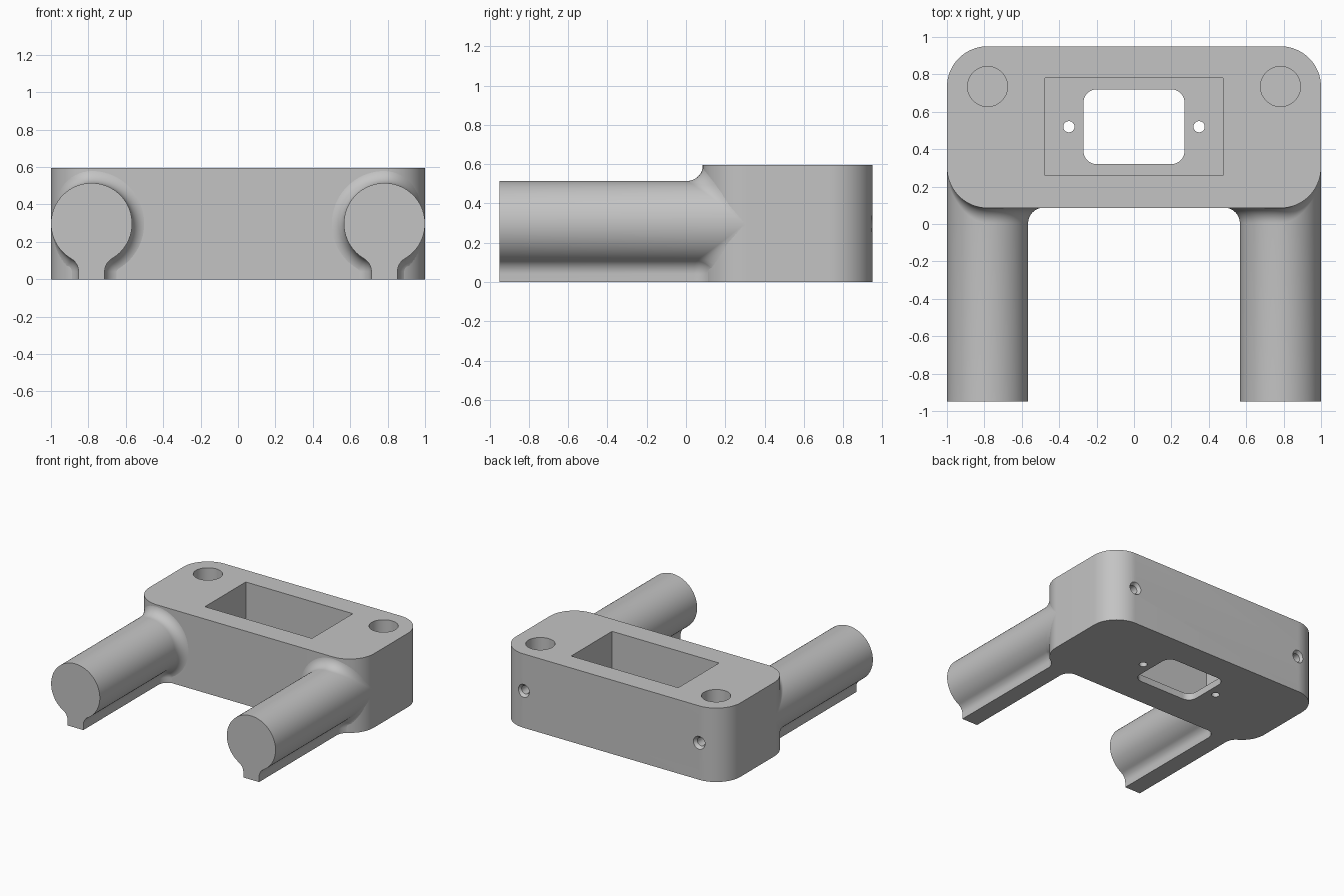
import bpy, bmesh
from math import sin, cos, tan, acos, sqrt, pi, radians, atan2

if "Cube" in bpy.data.objects:
    bpy.data.objects.remove(bpy.data.objects["Cube"])

H = 0.595                       # body height
FRONT, BACK = 0.085, 0.95       # body depth limits
R = 0.217                       # radius of legs and body corners
CX = 1 - R                      # leg axis
CZ = H / 2
FILLET = 0.08

grey = bpy.data.materials.new("grey")
grey.use_nodes = True
grey.diffuse_color = (0.55, 0.55, 0.55, 1)
grey.node_tree.nodes["Principled BSDF"].inputs["Base Color"].default_value = grey.diffuse_color


def loft(name, rings, cap_end=True):
    """Skin a list of equal-length closed rings of 3D points."""
    bm = bmesh.new()
    rows = [[bm.verts.new(p) for p in ring] for ring in rings]
    n = len(rows[0])
    for a, b in zip(rows, rows[1:]):
        for i in range(n):
            j = (i + 1) % n
            bm.faces.new((a[i], a[j], b[j], b[i]))
    bm.faces.new(rows[0])
    if cap_end:
        bm.faces.new(rows[-1])
    bmesh.ops.recalc_face_normals(bm, faces=bm.faces)
    mesh = bpy.data.meshes.new(name)
    bm.to_mesh(mesh)
    bm.free()
    mesh.materials.append(grey)
    obj = bpy.data.objects.new(name, mesh)
    bpy.context.collection.objects.link(obj)
    return obj


def rounded(x, y0, y1, r, seg=20):
    """Rounded rectangle outline, symmetric in x."""
    pts = []
    for k, (sx, cy) in enumerate(((1, y1 - r), (-1, y1 - r), (-1, y0 + r), (1, y0 + r))):
        for i in range(seg + 1):
            a = (k + i / seg) * pi / 2
            pts.append((sx * (x - r) + r * cos(a), cy + r * sin(a)))
    return pts


def circle(x, y, r, n=48):
    return [(x + r * cos(2 * pi * i / n), y + r * sin(2 * pi * i / n)) for i in range(n)]


def prism(name, outline, z0, z1):
    return loft(name, [[(x, y, z) for x, y in outline] for z in (z0, z1)])


def activate(obj):
    bpy.ops.object.select_all(action='DESELECT')
    obj.select_set(True)
    bpy.context.view_layer.objects.active = obj


def smooth(obj):
    activate(obj)
    bpy.ops.object.shade_smooth_by_angle(angle=radians(30))


def cut(obj, cutter):
    mod = obj.modifiers.new("cut", 'BOOLEAN')
    mod.operation = 'DIFFERENCE'
    mod.solver = 'EXACT'
    mod.object = cutter
    activate(obj)
    bpy.ops.object.modifier_apply(modifier=mod.name)
    bpy.data.objects.remove(cutter)


# Body block with pocket, window and holes
body = prism("body", rounded(1, FRONT, BACK, R), 0, H)
pocket = [(-0.477, 0.26), (0.477, 0.26), (0.477, 0.78), (-0.477, 0.78)]
cut(body, prism("pocket_cutter", pocket, 0.055, 1))
cut(body, prism("window_cutter", rounded(0.27, 0.32, 0.72, 0.07, 8), -0.1, 0.2))
for side in (-1, 1):
    cut(body, prism("pin_cutter", circle(side * 0.348, 0.52, 0.03, 24), -0.1, 0.2))
    cut(body, prism("socket_cutter", circle(side * CX, 0.735, 0.107), 0.08, 1))
    # Countersunk screw hole through the back wall into the socket
    steps = ((0.8, 0.034), (0.925, 0.034), (0.95, 0.052), (1.0, 0.052))
    cut(body, loft("screw_cutter", [[(x, y, z) for x, z in circle(side * CX, CZ, r, 32)]
                                    for y, r in steps]))
smooth(body)


def leg_contour():
    """Half keyhole section as (offset x, z, normal x, normal z), then mirrored."""
    keel, f = 0.07, 0.08
    ax = keel + f
    drop = sqrt((R + f) ** 2 - ax ** 2)
    az, join = CZ - drop, atan2(drop, -ax)
    half = [(keel, 0, 1, 0)]
    for i in range(11):
        a = pi + (join - pi) * i / 10
        half.append((ax + f * cos(a), az + f * sin(a), -cos(a), -sin(a)))
    start = join - pi
    for i in range(1, 33):
        a = start + (pi / 2 - start) * i / 32
        half.append((R * cos(a), CZ + R * sin(a), cos(a), sin(a)))
    return half + [(-x, z, -nx, nz) for x, z, nx, nz in reversed(half[:-1])]


def corner(x):
    """Sine of the body wall's turn at x."""
    return min(max((x - CX) / R, 0), 1)


def wall(x):
    """Depth of the body's front wall at x."""
    return FRONT + R - R * sqrt(1 - corner(x) ** 2)


def leg(name, side, seg=8):
    columns = []
    for dx, z, nx, nz in leg_contour():
        x = CX + dx
        turn = acos(max(-1, min(1, nx * corner(x))))
        s = max(FILLET * tan(turn / 2), 0.002)
        x2 = min(x + nx * s, 1)
        z2 = min(max(z + nz * s, 0), H)
        p0, p1, p2 = (x, wall(x) - s, z), (x, wall(x), z), (x2, wall(x2) + 0.002, z2)
        col = [(side * x, -BACK, z)]
        for i in range(seg + 1):          # blend from leg surface to body wall
            t = i / seg
            w = ((1 - t) ** 2, 2 * t * (1 - t) * cos(turn / 2), t * t)
            q = [sum(k * p[c] for k, p in zip(w, (p0, p1, p2))) / sum(w) for c in range(3)]
            col.append((side * q[0], q[1], q[2]))
        columns.append(col)
    smooth(loft(name, list(zip(*columns)), cap_end=False))


# Keyhole-section legs flaring into the body
leg("left_leg", 1)
leg("right_leg", -1)
